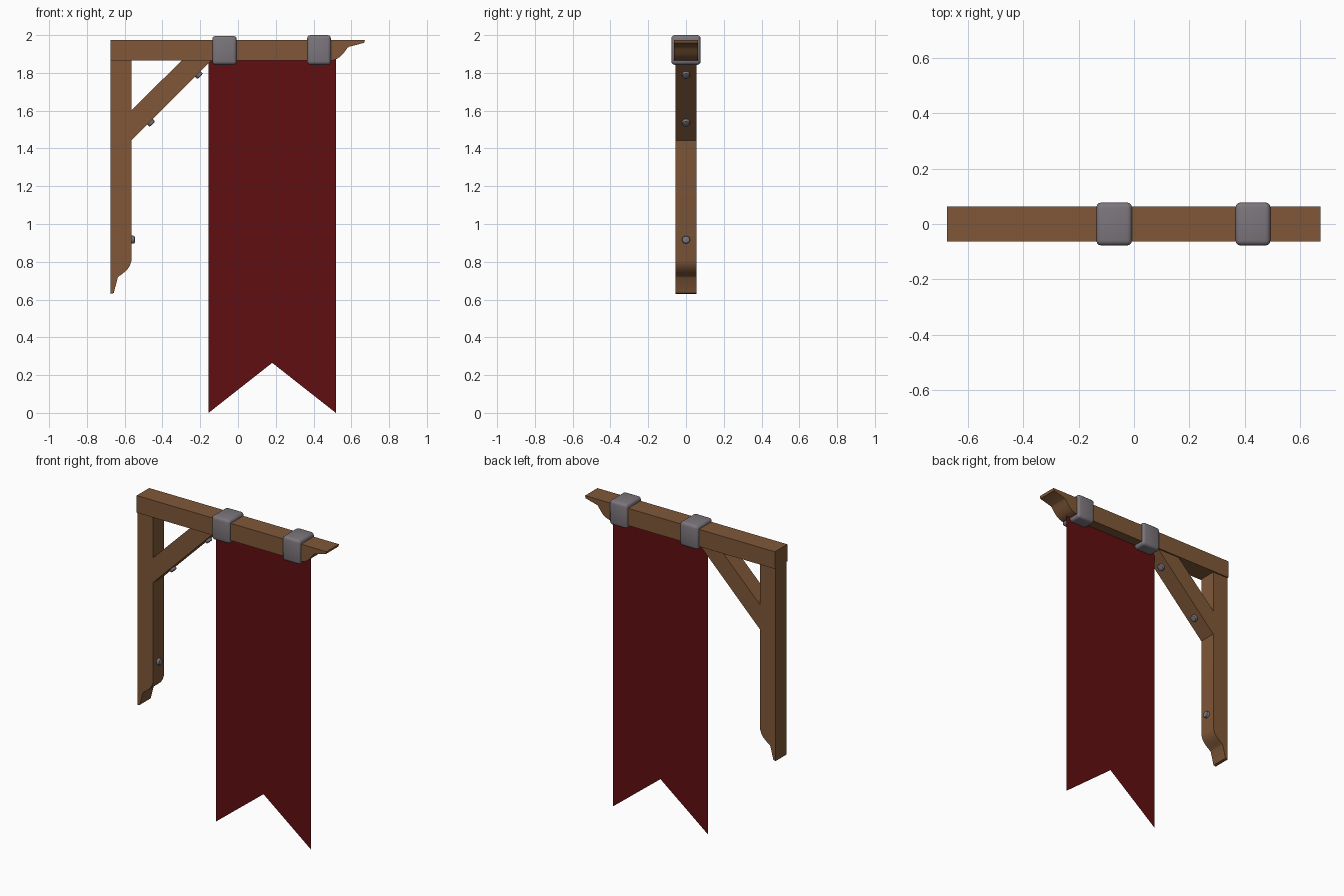
import bpy, bmesh, math
from mathutils import Vector

if "Cube" in bpy.data.objects:
    bpy.data.objects.remove(bpy.data.objects["Cube"])


def material(name, rgb):
    m = bpy.data.materials.new(name)
    m.diffuse_color = (*rgb, 1)
    m.use_nodes = True
    m.node_tree.nodes["Principled BSDF"].inputs["Base Color"].default_value = m.diffuse_color
    return m


wood = material("brown wood", (0.215, 0.097, 0.04))
iron = material("grey iron", (0.2, 0.18, 0.2))
cloth = material("dark red cloth", (0.118, 0.0045, 0.0055))


def finish(name, bm, mat, smooth=None):
    bmesh.ops.recalc_face_normals(bm, faces=bm.faces)
    me = bpy.data.meshes.new(name)
    bm.to_mesh(me)
    bm.free()
    me.materials.append(mat)
    ob = bpy.data.objects.new(name, me)
    bpy.context.collection.objects.link(ob)
    if smooth:
        bpy.ops.object.select_all(action='DESELECT')
        ob.select_set(True)
        bpy.context.view_layer.objects.active = ob
        bpy.ops.object.shade_smooth_by_angle(angle=math.radians(smooth))
    return ob


def timber(name, outline, half):
    """Extrude an x-z outline along y."""
    bm = bmesh.new()
    face = bm.faces.new([bm.verts.new((x, -half, z)) for x, z in outline])
    res = bmesh.ops.extrude_face_region(bm, geom=[face])
    verts = [g for g in res["geom"] if isinstance(g, bmesh.types.BMVert)]
    bmesh.ops.translate(bm, verts=verts, vec=(0, 2 * half, 0))
    return finish(name, bm, wood, 25)


# Carved end shared by post and beam: (distance from tip, depth from back)
carve = [(0, 0), (0.004, 0.016), (0.085, 0.037), (0.092, 0.042), (0.102, 0.056),
         (0.115, 0.073), (0.13, 0.089), (0.15, 0.102), (0.175, 0.11)]
L, TOP, LOW = -0.674, 1.975, 1.865

timber("wall_post", [(L + d, 0.63 + a) for a, d in carve] + [(L + 0.11, LOW), (L, LOW)], 0.055)
timber("top_beam", [(0.672 - a, TOP - d) for a, d in carve] + [(L, LOW), (L, TOP)], 0.063)
timber("diagonal_brace", [(-0.57, 1.437), (-0.14, 1.867), (-0.297, 1.867), (-0.57, 1.596)], 0.0545)

# Iron clamps around the beam
for name, x0, x1, top in (("inner_clamp", -0.136, -0.007, 1.996), ("outer_clamp", 0.366, 0.492, 2.0)):
    bm = bmesh.new()
    bmesh.ops.create_cube(bm, size=1)
    for v in bm.verts:
        v.co = ((x0 + x1) / 2 + v.co.x * (x1 - x0), v.co.y * 0.155,
                (top + 1.843) / 2 + v.co.z * (top - 1.843))
    bmesh.ops.bevel(bm, geom=bm.edges[:], offset=0.018, segments=3, profile=0.5, affect='EDGES')
    finish(name, bm, iron, 40)

# Bolts with softened heads
bolts = (("post_bolt", (-0.564, 0, 0.917), (1, 0, 0)),
         ("lower_brace_bolt", (-0.466, 0, 1.541), (1, 0, -1)),
         ("upper_brace_bolt", (-0.213, 0, 1.794), (1, 0, -1)))
for name, pos, direction in bolts:
    bm = bmesh.new()
    bmesh.ops.create_cone(bm, cap_ends=True, segments=16, radius1=0.021, radius2=0.021, depth=0.04)
    rim = [e for e in bm.edges if all(v.co.z > 0 for v in e.verts)]
    bmesh.ops.bevel(bm, geom=rim, offset=0.007, segments=2, profile=0.5, affect='EDGES')
    ob = finish(name, bm, iron, 40)
    d = Vector(direction).normalized()
    ob.rotation_euler = d.to_track_quat('Z', 'Y').to_euler()
    ob.location = Vector(pos) - d * 0.002

# Swallow-tailed banner, a single sheet
bm = bmesh.new()
pts = [(-0.156, 0), (0.181, 0.265), (0.181, 1.87), (-0.156, 1.87)]
left = [bm.verts.new((x, 0, z)) for x, z in pts]
right = [bm.verts.new((0.518, 0, z)) for z in (0, 1.87)]
bm.faces.new(left)
bm.faces.new([left[1], right[0], right[1], left[2]])
finish("banner", bm, cloth)
